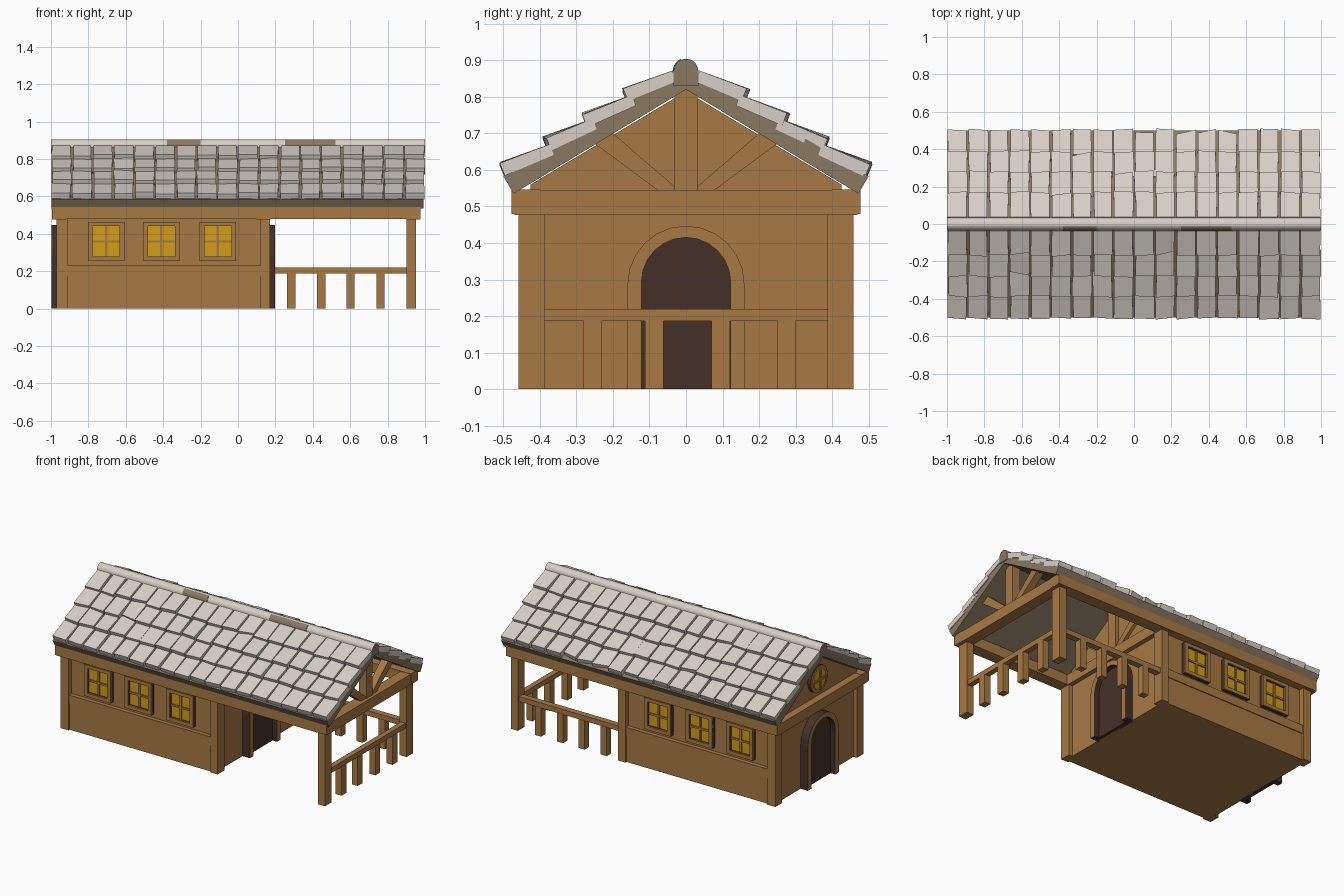
import bpy, bmesh, math, random
from mathutils import Vector

if "Cube" in bpy.data.objects:
    bpy.data.objects.remove(bpy.data.objects["Cube"])
random.seed(4)


def material(name, rgb):
    m = bpy.data.materials.new(name)
    m.diffuse_color = (*rgb, 1)
    m.use_nodes = True
    m.node_tree.nodes["Principled BSDF"].inputs["Base Color"].default_value = m.diffuse_color
    return m


WOOD = material("wood", (0.39, 0.195, 0.058))
DARK = material("dark wood", (0.058, 0.03, 0.021))
TILE = material("pale tile", (0.68, 0.63, 0.575))
ROOF = material("roof board", (0.25, 0.19, 0.12))
GLASS = material("yellow glass", (0.65, 0.34, 0.008))


def finish(name, bm, *mats, rule=None):
    bmesh.ops.recalc_face_normals(bm, faces=bm.faces[:])
    bm.normal_update()
    if rule:
        for f in bm.faces:
            f.material_index = 1 if rule(f) else 0
    me = bpy.data.meshes.new(name)
    bm.to_mesh(me)
    bm.free()
    for m in mats:
        me.materials.append(m)
    ob = bpy.data.objects.new(name, me)
    bpy.context.collection.objects.link(ob)
    return ob


def add_hexa(bm, c):
    """Six-sided block from 8 corners: four of one end, then four of the other."""
    v = [bm.verts.new(p) for p in c]
    for q in ((0, 1, 2, 3), (4, 5, 6, 7), (0, 1, 5, 4), (1, 2, 6, 5), (2, 3, 7, 6), (3, 0, 4, 7)):
        bm.faces.new([v[i] for i in q])


def boxes(name, items, mat):
    bm = bmesh.new()
    for x0, x1, y0, y1, z0, z1 in items:
        add_hexa(bm, [(x, y, z) for x in (x0, x1)
                      for y, z in ((y0, z0), (y1, z0), (y1, z1), (y0, z1))])
    return finish(name, bm, mat)


def prism(name, pts, x0, x1, *mats, rule=None):
    """Extrude a (y, z) outline along x."""
    bm = bmesh.new()
    f = bm.faces.new([bm.verts.new((x0, y, z)) for y, z in pts])
    r = bmesh.ops.extrude_face_region(bm, geom=[f])
    for v in r["geom"]:
        if isinstance(v, bmesh.types.BMVert):
            v.co.x = x1
    return finish(name, bm, *mats, rule=rule)


def arc(r, cz, a0, a1, n):
    return [(r * math.cos(math.radians(a0 + (a1 - a0) * i / n)),
             cz + r * math.sin(math.radians(a0 + (a1 - a0) * i / n))) for i in range(n + 1)]


def both(y0, y1):
    return ((y0, y1), (-y1, -y0))


# House body with gable ends
prism("house_body", [(-.425, 0), (.425, 0), (.425, .56), (0, .815), (-.425, .56)], -.945, .145, WOOD)

# Posts, side rails and lower panels
boxes("corner_posts", [(a, b, y0, y1, 0, .5) for a, b in ((-.97, -.91), (.12, .172), (.9, .952))
                       for y0, y1 in both(.388, .458)], WOOD)
boxes("side_rails", [(-.92, .13, y0, y1, .175, .23) for y0, y1 in both(.41, .452)], WOOD)
boxes("lower_panels", [(-.92, .13, y0, y1, 0, .18) for y0, y1 in both(.41, .446)], WOOD)

# Eave beams and tie beams
boxes("eave_beams", [(-.995, .975, y0, y1, .48, .547) for y0, y1 in both(.4, .477)], WOOD)
boxes("tie_beams", [(a, b, -.47, .47, .476, .545) for a, b in ((-.994, -.92), (.1, .175), (.9, .974))], WOOD)

# Gable trusses: king post and two struts
for label, xa, xb in (("porch", .9, .955), ("inner", .13, .17)):
    boxes(label + "_king_post", [(xa, xb, -.032, .032, .54, .825)], WOOD)
    for s, side in ((-1, "front"), (1, "back")):
        prism(f"{label}_{side}_strut", [(s * y, z) for y, z in
              ((.02, .545), (.065, .535), (.25, .672), (.2, .70))], xa, xb - .005, WOOD)

# Porch railing along the back and the end
boxes("porch_rails", [(.15, .91, .405, .445, .187, .22), (.91, .945, -.39, .39, .187, .22)], WOOD)
boxes("back_balusters", [(x - .022, x + .022, .403, .447, 0, .19) for x in (.285, .445, .602, .762)], WOOD)
boxes("end_balusters", [(.905, .948, y - .025, y + .025, 0, .19) for y in (-.255, -.087, .095, .275)], WOOD)

# Arched doors with frames, dark around the edges
door = [(.122, 0)] + arc(.122, .293, 0, 180, 12) + [(-.122, 0)]
frame = ([(.16, 0)] + arc(.16, .287, 0, 180, 12) + [(-.16, 0), (-.122, 0)]
         + arc(.122, .293, 180, 0, 12) + [(.122, 0)])
for label, s, x in (("porch", 1, .145), ("end", -1, -.945)):
    prism(label + "_door", door, x - s * .01, x + s * .02, DARK)
    prism(label + "_door_frame", frame, x - s * .01, x + s * .053, WOOD, DARK,
          rule=lambda f: abs(f.normal.x) < .5)

# Side windows: glass, dark backing frame, wood frame and glazing bars
for label, s in (("front", -1), ("back", 1)):
    glass, bars, edge = [], [], []

    def plate(x0, x1, z0, z1, ya, yb):
        return (x0, x1, min(s * ya, s * yb), max(s * ya, s * yb), z0, z1)
    for cx in (-.705, -.41, -.108):
        glass.append(plate(cx - .08, cx + .08, .27, .45, .42, .434))
        for x0, x1, z0, z1 in ((-.097, -.072, .255, .462), (.072, .097, .255, .462),
                               (-.073, .073, .255, .278), (-.073, .073, .44, .462)):
            edge.append(plate(cx + x0, cx + x1, z0, z1, .42, .447))
            bars.append(plate(cx + x0, cx + x1, z0, z1, .446, .453))
        bars.append(plate(cx - .006, cx + .006, .27, .45, .42, .442))
        bars.append(plate(cx - .075, cx + .075, .352, .364, .42, .442))
    boxes(label + "_window_glass", glass, GLASS)
    boxes(label + "_window_reveals", edge, DARK)
    boxes(label + "_window_frames", bars, WOOD)

# Round gable window on the end wall
prism("round_window_frame", arc(.088, .665, 0, 342, 19), -.968, -.94, WOOD, DARK,
      rule=lambda f: abs(f.normal.x) < .5)
prism("round_window_glass", arc(.066, .665, 0, 342, 19), -.973, -.965, GLASS)
boxes("round_window_bars", [(-.98, -.965, -.007, .007, .6, .73), (-.98, -.965, -.065, .065, .658, .672)], WOOD)

# Roof boards under the tiles
prism("roof_boards", [(-.5, .583), (0, .88), (.5, .583), (.472, .535), (0, .82), (-.472, .535)],
      -.997, .993, ROOF)

# Four overlapping rows of uneven tiles on each slope
bm = bmesh.new()
COLS = 18
for s in (-1, 1):
    edges = [-1 + 2 * i / COLS for i in range(COLS + 1)]
    for y0 in (.505, .388, .28, .17):
        for i in range(COLS):
            def wob(a):
                return random.uniform(-a, a)
            xs = [edges[i] + .005 + wob(.004), edges[i + 1] - .005 + wob(.004)]
            xs = [max(-.999, xs[0]), min(.999, xs[1])]
            lift = wob(.005)
            corners = []
            for k, x in enumerate(xs):
                yl = y0 + wob(.006)
                if random.random() < .04:       # chipped corner
                    yl -= .02
                yu = y0 - .133
                zl = .921 - .6 * y0 + lift
                zu = .921 - .6 * y0 + .053
                xu = x + wob(.003)
                xu = max(-.999, min(.999, xu))
                corners += [(x, s * yl, zl), (xu, s * yu, zu),
                            (xu, s * (yu - .01), zu - .03), (x, s * (yl - .014), zl - .034)]
            add_hexa(bm, corners)
finish("roof_tiles", bm, TILE)

# Rounded ridge cap with board-coloured ends
ridge = prism("ridge_cap", [(.034, .83)] + arc(.034, .87, 0, 180, 10) + [(-.034, .83)],
              -1, 1, TILE, ROOF, rule=lambda f: abs(f.normal.x) > .5)
# Worn patches along the ridge
for n, (xa, xb) in enumerate(((-.38, -.2), (.25, .52))):
    prism(f"ridge_worn_patch_{n}", arc(.0355, .87, 180, 250, 1)[:1] + arc(.0365, .87, 110, 180, 5)
          + [(-.03, .86)], xa, xb, ROOF)
